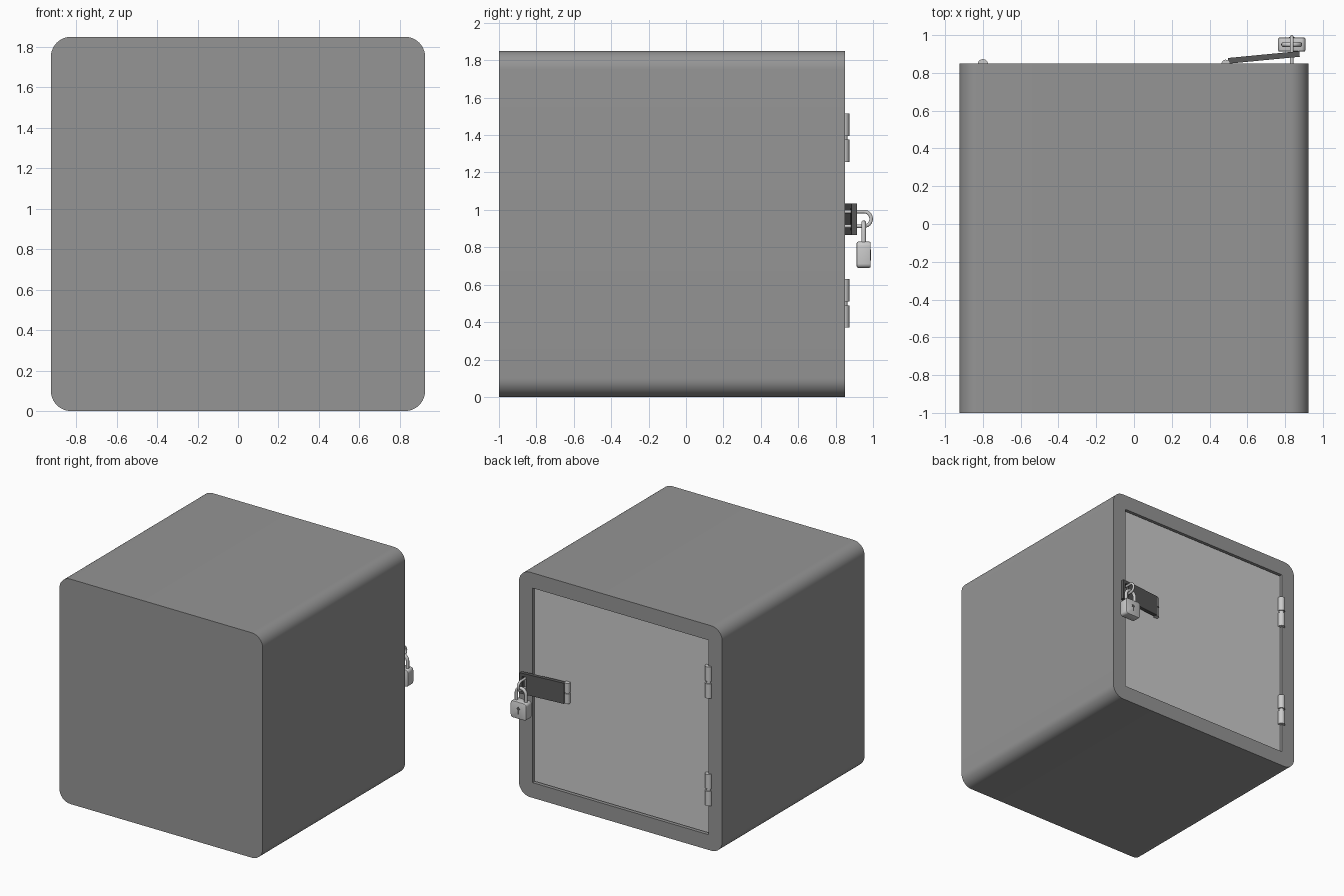
import bpy, math

if "Cube" in bpy.data.objects:
    bpy.data.objects.remove(bpy.data.objects["Cube"])

def material(name, v):
    m = bpy.data.materials.new(name)
    m.diffuse_color = (v, v, v, 1)
    m.use_nodes = True
    m.node_tree.nodes["Principled BSDF"].inputs["Base Color"].default_value = m.diffuse_color
    return m

DARK = material("painted_steel", 0.3)
BLACK = material("dark_steel", 0.1)

def box(name, size, loc, mat=None, rot_z=0.0):
    bpy.ops.mesh.primitive_cube_add(size=1, location=loc)
    o = bpy.context.object
    o.name = name
    o.scale = size
    bpy.ops.object.transform_apply(location=False, rotation=False, scale=True)
    o.rotation_euler.z = rot_z
    if mat:
        o.data.materials.append(mat)
    return o

def apply(o, mod):
    bpy.context.view_layer.objects.active = o
    bpy.ops.object.modifier_apply(modifier=mod.name)

def bevel(o, width, segs, axis=None):
    m = o.modifiers.new("bevel", 'BEVEL')
    m.width, m.segments = width, segs
    if axis is not None:  # only edges running along one axis
        att = o.data.attributes.new("bevel_weight_edge", 'FLOAT', 'EDGE')
        for e in o.data.edges:
            a, b = (o.data.vertices[i].co for i in e.vertices)
            att.data[e.index].value = 1.0 if abs((a - b)[axis]) > 1e-4 else 0.0
        m.limit_method = 'WEIGHT'
    apply(o, m)

def cut(o, cutter):
    m = o.modifiers.new("cut", 'BOOLEAN')
    m.operation, m.object, m.solver = 'DIFFERENCE', cutter, 'EXACT'
    apply(o, m)
    bpy.data.objects.remove(cutter)

def smooth(o, angle=35):
    bpy.ops.object.select_all(action='DESELECT')
    o.select_set(True)
    bpy.context.view_layer.objects.active = o
    bpy.ops.object.shade_smooth_by_angle(angle=math.radians(angle))

def pin(name, r, h, loc, verts=16):
    bpy.ops.mesh.primitive_cylinder_add(vertices=verts, radius=r, depth=h, location=loc)
    o = bpy.context.object
    o.name = name
    smooth(o)
    return o

def rod(name, pts, r):
    cu = bpy.data.curves.new(name, 'CURVE')
    cu.dimensions = '3D'
    cu.bevel_depth, cu.bevel_resolution, cu.use_fill_caps = r, 3, True
    s = cu.splines.new('POLY')
    s.points.add(len(pts) - 1)
    for p, co in zip(s.points, pts):
        p.co = (*co, 1)
    o = bpy.data.objects.new(name, cu)
    bpy.context.collection.objects.link(o)
    bpy.ops.object.select_all(action='DESELECT')
    o.select_set(True)
    bpy.context.view_layer.objects.active = o
    bpy.ops.object.convert(target='MESH')
    smooth(bpy.context.object, 50)

def arc(r, start, n=12):
    return [(r * math.cos(start + math.pi * i / n), r * math.sin(start + math.pi * i / n))
            for i in range(n + 1)]

# Cabinet: rounded box, hollow, open at the back
body = box("cabinet_body", (1.85, 1.85, 1.85), (0, -0.075, 0.925), DARK)
bevel(body, 0.1, 10, axis=1)
cut(body, box("cavity", (1.6, 1.85, 1.6), (0, 0.025, 0.925)))
smooth(body)

# Door, set slightly into the opening
box("door", (1.585, 0.06, 1.585), (0, 0.805, 0.925))

# Door hinges: two knuckles around a thinner pin
for zc in (0.5, 1.385):
    for s in (-1, 1):
        pin("door_hinge_knuckle", 0.028, 0.12, (-0.8, 0.845, zc + s * 0.07))
    pin("door_hinge_pin", 0.019, 0.2, (-0.8, 0.845, zc))

# Hasp: hinged strap with a slot for the staple
for s in (-1, 1):
    pin("hasp_hinge_knuckle", 0.022, 0.082, (0.485, 0.848, 0.95 + s * 0.044))
pin("hasp_hinge_pin", 0.014, 0.15, (0.485, 0.848, 0.95))
strap = box("hasp_strap", (0.38, 0.03, 0.17), (0.687, 0.882, 0.95), BLACK, math.radians(5.5))
cut(strap, box("slot", (0.034, 0.2, 0.115), (0.835, 0.88, 0.951)))

# Staple: U-shaped loop standing out from the frame
X = 0.835
bend = [(X, 0.951 + a, 0.952 + b) for a, b in arc(0.039, -math.pi / 2)]
rod("staple", [(X, 0.84, bend[0][2])] + bend + [(X, 0.84, bend[-1][2])], 0.01)

# Padlock hanging in the staple
Y = 0.95
lock = box("padlock_body", (0.145, 0.075, 0.14), (X, Y, 0.76))
bevel(lock, 0.022, 4, axis=1)
bevel(lock, 0.008, 2)
smooth(lock)
top = [(X + a, Y, 0.888 + b) for a, b in arc(0.043, 0)]
rod("padlock_shackle", [(X + 0.043, Y, 0.81)] + top + [(X - 0.043, Y, 0.81)], 0.013)

# Keyhole on the outer padlock face
hole = pin("keyhole_round", 0.014, 0.004, (X, Y + 0.037, 0.775))
hole.rotation_euler.x = math.pi / 2
hole.data.materials.append(BLACK)
box("keyhole_slot", (0.012, 0.004, 0.04), (X, Y + 0.037, 0.75), BLACK)
